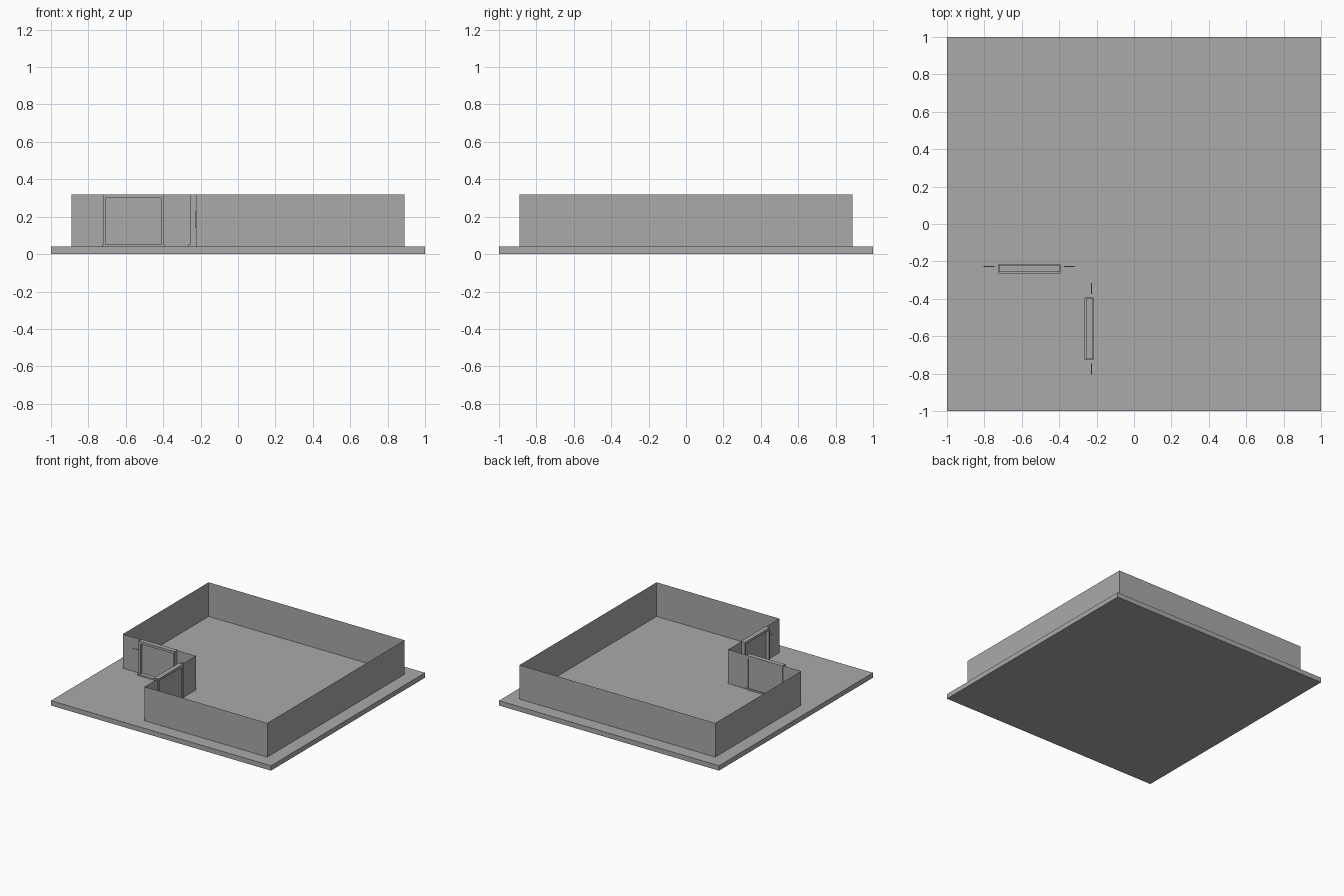
import bpy
import bmesh

cube = bpy.data.objects.get("Cube")
if cube:
    bpy.data.objects.remove(cube, do_unlink=True)

grey = bpy.data.materials.new("plain grey")
grey.use_nodes = True
colour = (0.40, 0.40, 0.40, 1)
grey.diffuse_color = colour
grey.node_tree.nodes["Principled BSDF"].inputs["Base Color"].default_value = colour

FLOOR = 0.04      # top of the base slab
TOP = 0.32        # top of the walls
OUT = 0.89        # outer wall distance
NOTCH = -0.225    # planes of the two entrance walls
DOOR = -0.56      # middle of each doorway


def finish(name, bm):
    mesh = bpy.data.meshes.new(name)
    bm.to_mesh(mesh)
    bm.free()
    mesh.materials.append(grey)
    obj = bpy.data.objects.new(name, mesh)
    bpy.context.collection.objects.link(obj)
    return obj


def add_box(bm, x, y, z):
    """Box from three (low, high) ranges."""
    verts = bmesh.ops.create_cube(bm, size=1)["verts"]
    for v in verts:
        for i, (low, high) in enumerate((x, y, z)):
            v.co[i] = low if v.co[i] < 0 else high


def boxes(name, parts, swap=False):
    """Join boxes; swap turns a part onto the other entrance wall."""
    bm = bmesh.new()
    for x, y, z in parts:
        add_box(bm, *((y, x, z) if swap else (x, y, z)))
    return finish(name, bm)


# Base slab
boxes("base_slab", [((-1, 1), (-1, 1), (0, FLOOR))])

# Thin walls around an L-shaped plan
plan = [(NOTCH, -OUT), (OUT, -OUT), (OUT, OUT), (-OUT, OUT),
        (-OUT, NOTCH), (NOTCH, NOTCH)]
bm = bmesh.new()
low = [bm.verts.new((x, y, FLOOR)) for x, y in plan]
high = [bm.verts.new((x, y, TOP)) for x, y in plan]
for i in range(len(plan)):
    j = (i + 1) % len(plan)
    bm.faces.new((low[i], low[j], high[j], high[i]))
finish("walls", bm)

# Doorways with flanking plates, one on each entrance wall
half, inner = 0.163, 0.148
front, back = -0.257, -0.219
for side, swap in (("front", False), ("side", True)):
    left, right = DOOR - half, DOOR + half
    depth = (front, back)
    boxes(side + "_door_frame", [
        ((left, DOOR - inner), depth, (FLOOR, TOP)),
        ((DOOR + inner, right), depth, (FLOOR, TOP)),
        ((DOOR - inner, DOOR + inner), depth, (0.30, TOP)),
    ], swap)
    boxes(side + "_door_sill", [
        ((left - 0.005, right + 0.005), (front - 0.008, back + 0.003),
         (FLOOR, 0.052))], swap)
    boxes(side + "_door_panel", [
        ((DOOR - inner, DOOR + inner), (NOTCH - 0.008, NOTCH),
         (0.052, 0.30))], swap)
    boxes(side + "_wall_plates", [
        ((c - 0.03, c + 0.03), (NOTCH - 0.004, NOTCH), (0.14, 0.23))
        for c in (DOOR - 0.215, DOOR + 0.215)], swap)
